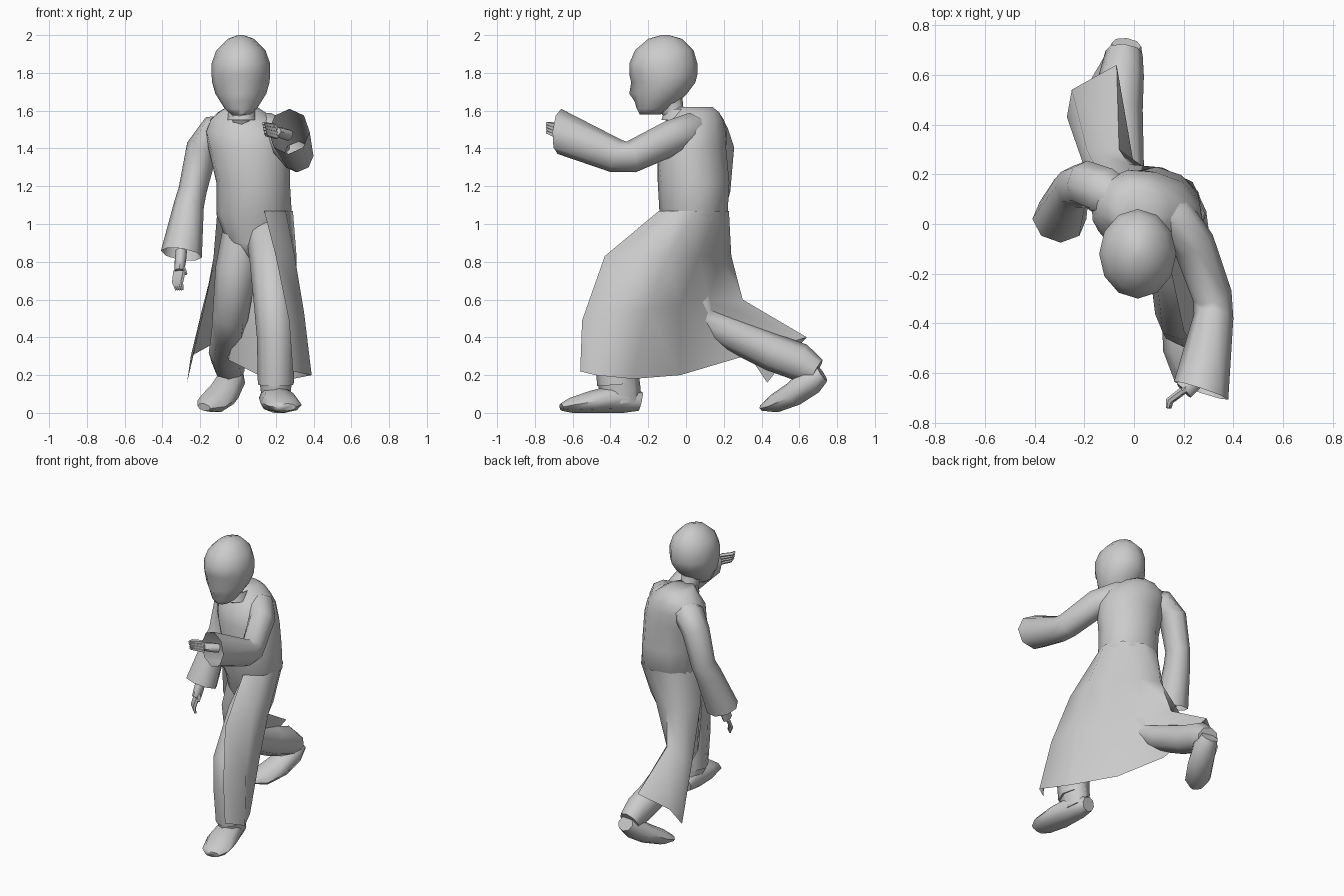
import bpy, bmesh, math
from mathutils import Vector

cube = bpy.data.objects.get("Cube")
if cube:
    bpy.data.objects.remove(cube, do_unlink=True)

# One plain grey for the whole figure
GREY = (0.6, 0.6, 0.6, 1.0)
grey = bpy.data.materials.new("plain_grey")
grey.use_nodes = True
grey.diffuse_color = GREY
grey.node_tree.nodes["Principled BSDF"].inputs["Base Color"].default_value = GREY

CM = 0.01  # all part sizes are given in hundredths


def loft(name, rows, closed=True, cap_start=False, cap_end=False, sharp=60):
    """Skin a list of equally long point rows and add the smooth object."""
    bm = bmesh.new()
    grid = [[bm.verts.new((p[0], p[1], max(p[2], 0))) for p in row] for row in rows]
    count = len(grid[0])
    for low, high in zip(grid, grid[1:]):
        for i in range(count if closed else count - 1):
            j = (i + 1) % count
            bm.faces.new((low[i], low[j], high[j], high[i]))
    if cap_start:
        bm.faces.new(grid[0])
    if cap_end:
        bm.faces.new(grid[-1])
    bmesh.ops.recalc_face_normals(bm, faces=bm.faces)
    mesh = bpy.data.meshes.new(name)
    bm.to_mesh(mesh)
    bm.free()
    mesh.materials.append(grey)
    mesh.shade_smooth()
    mesh.set_sharp_from_angle(angle=math.radians(sharp))
    obj = bpy.data.objects.new(name, mesh)
    bpy.context.scene.collection.objects.link(obj)


def ellipse(cx, cy, z, rx, ry, turn=0, sides=12):
    """Horizontal ring whose first point faces the front."""
    ring = []
    turn = math.radians(turn)
    for i in range(sides):
        a = math.tau * i / sides - math.pi / 2
        x, y = rx * math.cos(a), ry * math.sin(a)
        ring.append(Vector((cx + x * math.cos(turn) - y * math.sin(turn),
                            cy + x * math.sin(turn) + y * math.cos(turn), z)) * CM)
    return ring


def tube(name, stations, axis=(1, 0, 0), sides=8, open_end=False, end_dir=None):
    """Limb through stations (x, y, z, depth, width); width runs along the axis."""
    centres = [Vector(s[:3]) for s in stations]
    rows = []
    for k, s in enumerate(stations):
        before = centres[max(k - 1, 0)]
        after = centres[min(k + 1, len(centres) - 1)]
        along = (after - before).normalized()
        if end_dir and k == len(stations) - 1:
            along = Vector(end_dir).normalized()
        depth = along.cross(Vector(axis)).normalized()
        width = depth.cross(along)
        rows.append([(centres[k] + depth * s[3] * math.cos(math.tau * i / sides)
                      + width * s[4] * math.sin(math.tau * i / sides)) * CM
                     for i in range(sides)])
    loft(name, rows, cap_start=True, cap_end=not open_end)


def hand(name, wrist, knuckle, tip, spread, curl, thumb, axis):
    """Palm, a row of curled fingers and a thumb."""
    wrist, knuckle, tip = Vector(wrist), Vector(knuckle), Vector(tip)
    spread = Vector(spread)
    middle = wrist.lerp(knuckle, 0.5)
    tube(name + "_palm", [(*wrist, 3, 3), (*middle, 4, 3), (*knuckle, 4, 2.5)], axis)
    for i in range(4):
        side = spread * (i - 1.5)
        start, end = knuckle + side, tip + side * 0.8
        bend = start.lerp(end, 0.6) + Vector(curl)
        tube(name + "_finger_" + str(i + 1),
             [(*start, 1.4, 1.4), (*bend, 1.3, 1.3), (*end, 0.7, 0.7)], axis, sides=5)
    base = wrist.lerp(knuckle, 0.6)
    tube(name + "_thumb", [(*base, 1.8, 1.8), (*(base + Vector(thumb)), 0.9, 0.9)],
         axis, sides=5)


# Head: stacked rings with eye hollows, nose and lips shaped on the front points
head_rings = [
    (-19, 158, 5, 5.5), (-17, 161, 8.5, 9), (-15, 165, 11, 11.5), (-13.5, 169, 13.5, 14),
    (-12, 175, 15.2, 17), (-12, 179, 15.5, 18), (-12, 185, 15.5, 18),
    (-11.5, 192, 13, 15.5), (-11, 198, 7, 9), (-11, 200, 1.5, 2)]
head = [ellipse(1.5, cy, z, rx, ry) for cy, z, rx, ry in head_rings]
head[3][0].y -= 0.025           # nose tip
head[2][0].y -= 0.008           # lips
for i in (1, -1):
    head[4][i].y += 0.014       # eye hollows
loft("head", head, cap_start=True, cap_end=True)
tube("neck", [(2, -3, 154, 6, 6), (1.5, -7, 160, 6, 6), (1.5, -9, 168, 7, 7)])

# Robe body, twisted so that the right shoulder sits further back
WAIST = (8.5, 4, 105, 20, 18)
torso = [
    ellipse(8, 0, 82, 4, 7), ellipse(8, 1, 90, 14, 11), ellipse(8, 3, 99, 17, 14),
    ellipse(*WAIST), ellipse(8, 4, 122, 19.5, 19, -4), ellipse(6, 3, 140, 22, 18.5, -10),
    ellipse(4, 4.5, 149, 22, 17, -16), ellipse(2.5, 6, 155, 18, 14, -16),
    ellipse(2, 6, 159, 13, 12, -12), ellipse(2, 4, 162, 8, 10, -6)]
loft("robe_body", torso, cap_start=True, cap_end=True)
loft("collar", [ellipse(2, -3, 155, 8, 10), ellipse(2, -2, 161, 7, 9),
                ellipse(2, -2, 158, 5, 7)])

# Robe skirt: open in front, from its left front edge round the back to the right edge
waist_row = []
for i in range(8):
    a = math.radians(-75 + i * 275 / 7)
    waist_row.append((WAIST[0] + WAIST[3] * math.cos(a) * 1.03,
                      WAIST[1] + WAIST[4] * math.sin(a) * 1.05, WAIST[2] + 2))
hip_row = [(20, -43, 83), (30, -28, 83), (31, -10, 83), (23, 7, 83),
           (11, 18, 83), (-2, 24, 83), (-12, 16, 82), (-13, 2, 82)]
knee_row = [(27, -55, 49), (35, -41, 53), (31, -20, 55), (17, -3, 57),
            (2, 12, 59), (-6, 30, 60), (-19, 30, 55), (-19, 20, 50)]
hem_row = [(29, -56, 22), (39, -48, 20), (29, -28, 18), (11, -3, 20),
           (-5, 24, 28), (-7, 64, 40), (-25, 54, 30), (-27, 43, 16)]
skirt = [[Vector(p) * CM for p in row] for row in (waist_row, hip_row, knee_row, hem_row)]
loft("robe_skirt", skirt, closed=False)

# Trouser legs: left one lunging, right one trailing behind
tube("left_leg", [(14, 2, 97, 10, 10), (17, -16, 82, 13, 11), (19, -36, 57, 12, 10.5),
                  (20, -38, 40, 11.5, 10), (20, -36, 15, 11, 9.5)])
tube("left_ankle", [(20, -36, 20, 11, 9), (20, -35, 12, 11, 8), (20, -34, 5, 10, 7)])
tube("right_leg", [(3, 4, 97, 11, 11), (-1, 2, 76, 11, 11), (-4, 7, 51, 9, 9.5),
                   (-5, 22, 43, 9, 9), (-6, 46, 32, 10, 9.5), (-5, 60, 27, 10, 9),
                   (-4, 69, 22, 7, 7.5)])

# Shoes
tube("left_shoe", [(18, -24, 6, 5, 5), (19, -33, 8, 8, 8), (22, -49, 6, 6, 10.5),
                   (25, -61, 4, 4, 9), (26, -66, 3, 2, 5)])
tube("right_shoe", [(-18, 41, 3, 2, 4), (-14, 47, 5, 5, 8.5), (-8, 57, 10, 6.5, 9),
                    (-4, 66, 17, 7.5, 8), (-3, 72, 21, 5, 6)])

# Wide sleeves, open at the cuff
tube("left_sleeve", [(5, 7, 150, 8, 8), (16, 3, 149, 9, 10), (24, -8, 145.5, 8.5, 9.5),
                     (31.5, -29, 135.5, 8, 8.5), (32, -37, 136, 8, 9),
                     (27, -67, 149, 11.5, 12)],
     axis=(0, 0, 1), open_end=True, end_dir=(-2, -6, 0.5))
tube("right_sleeve", [(-3, 8, 150, 8, 8), (-12, 13, 148.5, 9.5, 10), (-19, 16, 140, 8.5, 9.5),
                      (-24, 15, 118, 7.5, 8.5), (-26, 12, 110, 8, 9), (-30, 2, 84, 11, 10)],
     axis=(0, 1, 0), open_end=True, end_dir=(-1, -2, -6))

# Hands
hand("left_hand", (27, -60, 147), (20, -67, 149), (14, -74, 151), (0.4, 0, -1.9),
     (-2, 0, 0), (-4, -4, 4), (0, 0, 1))
hand("right_hand", (-30, 2, 86), (-31, -2, 75), (-31, -4, 65), (1.3, -1.3, 0),
     (-1, -1, 0), (3, -4, -6), (1, 0, 0))
